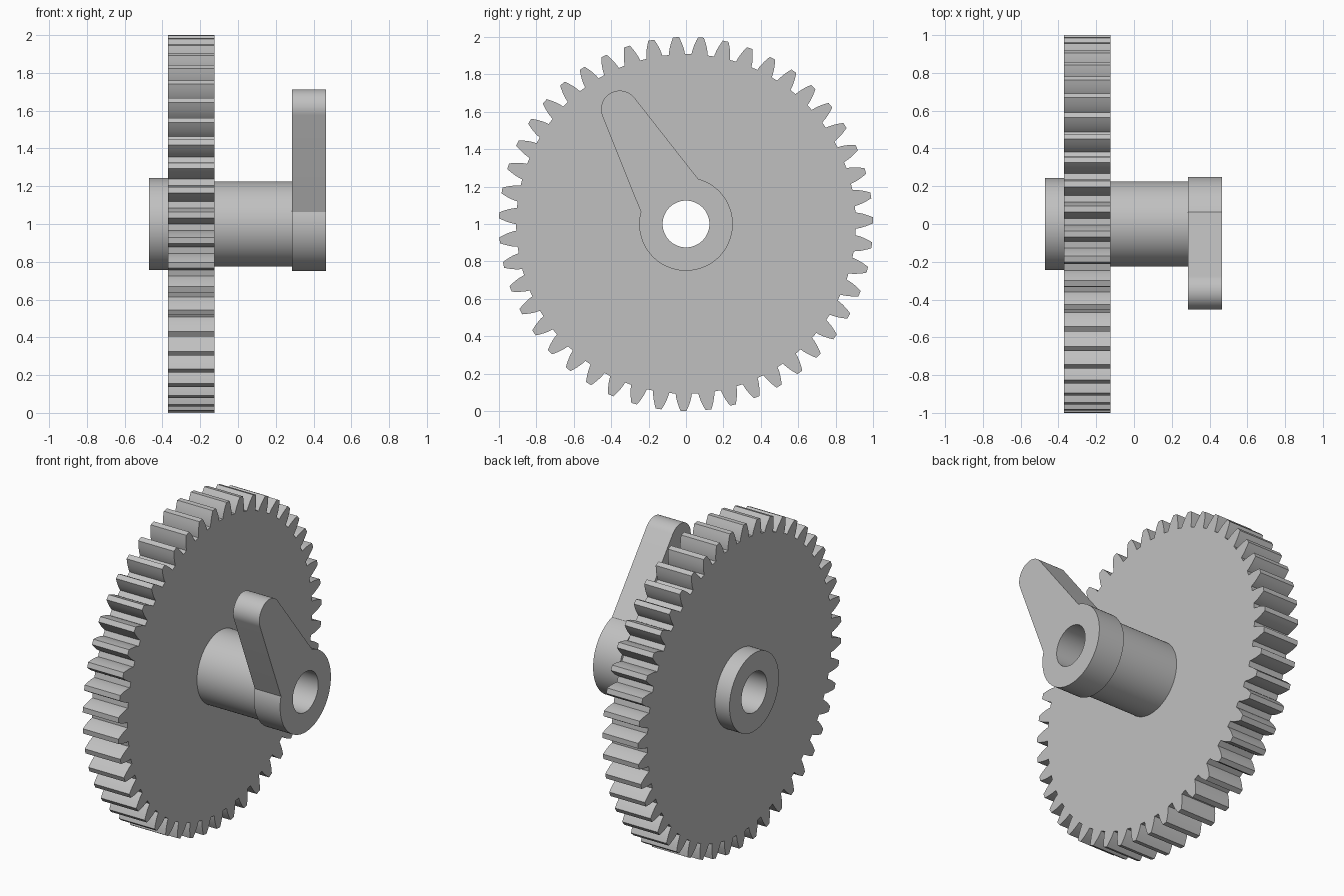
import bpy
import bmesh
from math import pi, sin, cos, tan, acos, asin, sqrt, radians
from mathutils import Vector

cube = bpy.data.objects.get("Cube")
if cube:
    bpy.data.objects.remove(cube, do_unlink=True)

GREY = (0.53, 0.53, 0.53, 1.0)
grey = bpy.data.materials.new("plain grey")
grey.use_nodes = True
grey.diffuse_color = GREY
grey.node_tree.nodes["Principled BSDF"].inputs["Base Color"].default_value = GREY

AXLE_Z = 1.0
BORE = 0.125


def arc(radius, start, end, steps, centre=(0, 0)):
    """Points along an arc in the y-z plane, both ends included."""
    return [(centre[0] + radius * cos(start + (end - start) * i / steps),
             centre[1] + radius * sin(start + (end - start) * i / steps))
            for i in range(steps + 1)]


def circle(radius, steps=96):
    return arc(radius, 0, 2 * pi, steps)[:-1]


def bored_plate(name, outline, x0, x1):
    """Extrude an outline along x, with the axle bore cut through it."""
    bm = bmesh.new()
    edges = []
    for loop in (outline, circle(BORE)):
        verts = [bm.verts.new((x0, y, z + AXLE_Z)) for y, z in loop]
        edges += [bm.edges.new((a, b)) for a, b in zip(verts, verts[1:] + verts[:1])]
    bmesh.ops.triangle_fill(bm, edges=edges, use_beauty=True, normal=Vector((1, 0, 0)))
    result = bmesh.ops.extrude_face_region(bm, geom=bm.faces[:], use_keep_orig=True)
    moved = [v for v in result["geom"] if isinstance(v, bmesh.types.BMVert)]
    bmesh.ops.translate(bm, verts=moved, vec=(x1 - x0, 0, 0))
    bmesh.ops.recalc_face_normals(bm, faces=bm.faces[:])
    mesh = bpy.data.meshes.new(name)
    bm.to_mesh(mesh)
    bm.free()
    mesh.materials.append(grey)
    obj = bpy.data.objects.new(name, mesh)
    bpy.context.collection.objects.link(obj)
    bpy.ops.object.select_all(action="DESELECT")
    obj.select_set(True)
    bpy.context.view_layer.objects.active = obj
    bpy.ops.object.shade_smooth_by_angle(angle=radians(25))
    return obj


def gear_outline(teeth, tip, phase, steps=5):
    """Spur gear with involute tooth flanks."""
    module = 2 * tip / (teeth + 2)
    pitch = module * teeth / 2
    root = pitch - 1.25 * module
    pressure = radians(20)
    base = pitch * cos(pressure)

    def involute(angle):
        return tan(angle) - angle

    flank = []
    for i in range(steps + 1):
        r = root + (tip - root) * i / steps
        half = pi / (2 * teeth) + involute(pressure) - involute(acos(base / r))
        flank.append((r, half))
    tooth = [(r, -h) for r, h in flank] + [(r, h) for r, h in reversed(flank)]
    return [(r * cos(phase + 2 * pi * t / teeth + a), r * sin(phase + 2 * pi * t / teeth + a))
            for t in range(teeth) for r, a in tooth]


def lever_outline(boss, width, tip, reach, direction):
    """Round boss with a tapering arm that ends in a rounded tip."""
    taper = asin((width - tip) / reach)
    # where the arm's straight side meets the boss, measured from the arm axis
    meet = pi / 2 - taper - acos(width / boss)
    centre = (reach * cos(direction), reach * sin(direction))
    side = pi / 2 - taper
    return (arc(boss, direction + meet, direction + 2 * pi - meet, 80)
            + arc(tip, direction - side, direction + side, 28, centre))


# Toothed wheel
bored_plate("gear_wheel", gear_outline(47, 1.0, radians(1.15)), -0.37, -0.125)

# Hub behind the wheel and sleeve between the wheel and the lever
bored_plate("hub", circle(0.243), -0.47, -0.37)
bored_plate("sleeve", circle(0.225), -0.125, 0.285)

# Lever arm
bored_plate("lever_arm", lever_outline(0.25, 0.2, 0.1, 0.708, radians(120)), 0.285, 0.465)
